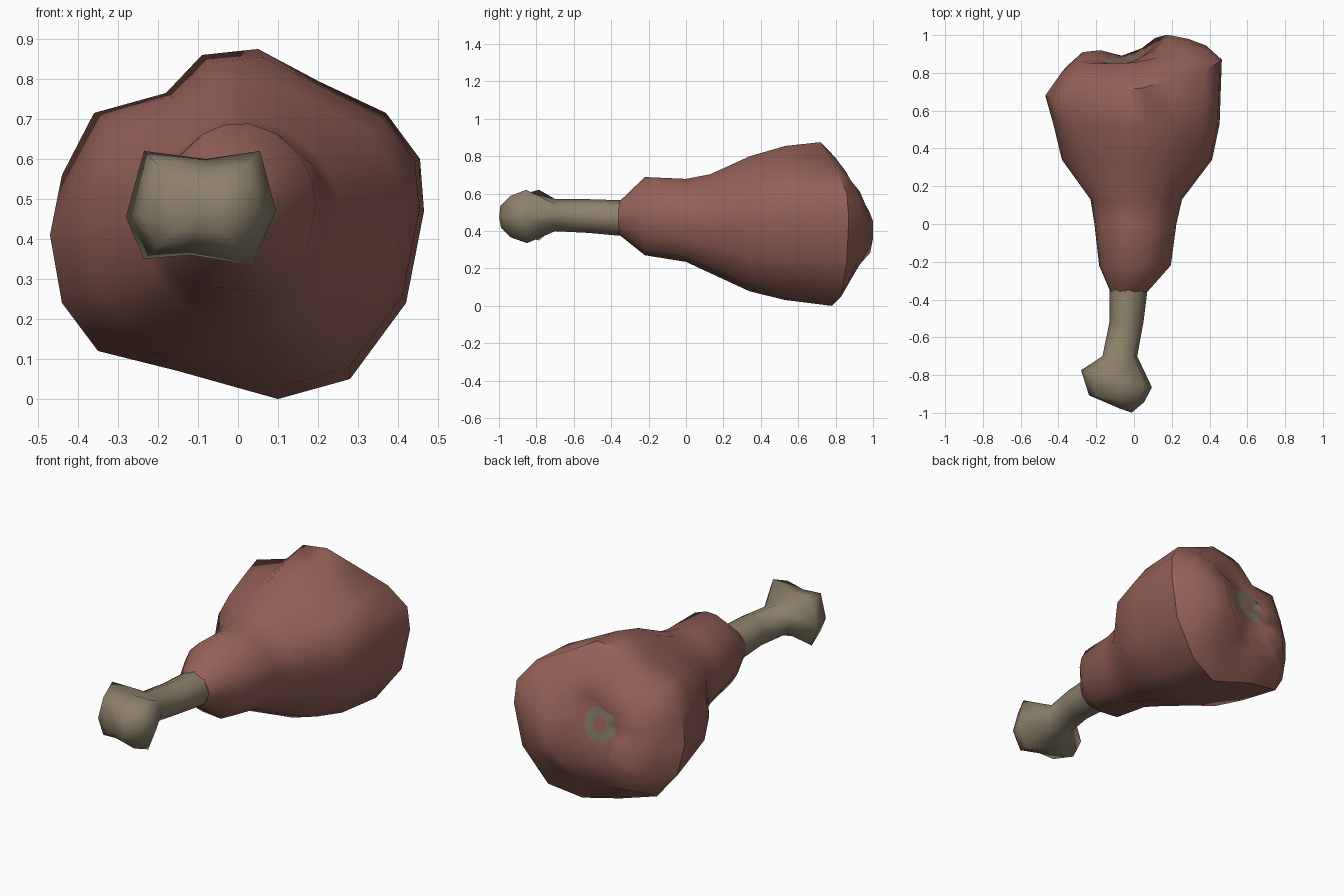
import bpy, bmesh, math

if "Cube" in bpy.data.objects:
    bpy.data.objects.remove(bpy.data.objects["Cube"])


def material(name, rgb):
    m = bpy.data.materials.new(name)
    m.diffuse_color = (*rgb, 1)
    m.use_nodes = True
    m.node_tree.nodes["Principled BSDF"].inputs["Base Color"].default_value = m.diffuse_color
    return m


MEAT = material("meat red", (0.30, 0.122, 0.096))
BONE = material("bone tan", (0.265, 0.22, 0.145))
CUT = material("cut bone grey", (0.205, 0.185, 0.125))


def loft(name, rings, mats, cap_start=None, cap_end=None, painted=None, angle=40):
    """Skin rings of points; caps are fans to a centre point; painted = band index using material 1."""
    bm = bmesh.new()
    vs = [[bm.verts.new(p) for p in r] for r in rings]
    n = len(vs[0])
    for k, (a, b) in enumerate(zip(vs, vs[1:])):
        for i in range(n):
            j = (i + 1) % n
            f = bm.faces.new((a[i], a[j], b[j], b[i]))
            f.material_index = 1 if k == painted else 0
    for ring, tip in ((vs[0], cap_start), (vs[-1], cap_end)):
        if tip:
            c = bm.verts.new(tip)
            for i in range(n):
                bm.faces.new((ring[i], ring[(i + 1) % n], c))
    bmesh.ops.recalc_face_normals(bm, faces=bm.faces)
    me = bpy.data.meshes.new(name)
    bm.to_mesh(me)
    bm.free()
    for m in mats:
        me.materials.append(m)
    ob = bpy.data.objects.new(name, me)
    bpy.context.collection.objects.link(ob)
    bpy.ops.object.select_all(action='DESELECT')
    ob.select_set(True)
    bpy.context.view_layer.objects.active = ob
    bpy.ops.object.shade_smooth_by_angle(angle=math.radians(angle))
    return ob


# Meat: widest outline (x, y, z) at the rim of the cut end
RIM = [(.465, .87, .47), (.455, .86, .60), (.37, .81, .715), (.20, .77, .795), (.05, .72, .875),
       (-.09, .71, .86), (-.18, .69, .765), (-.36, .68, .715), (-.44, .67, .56), (-.47, .68, .41),
       (-.44, .71, .24), (-.35, .76, .12), (-.15, .80, .07), (.10, .78, 0),
       (.28, .83, .05), (.42, .86, .24)]
CZ = .44
ANG = [math.atan2(z - CZ, x) for x, _, z in RIM]


def meat_ring(y, left, right, low, high, blend):
    """Ring filling the given box, from oval (blend 0) to the rim outline (blend 1)."""
    cx, rx = (left + right) / 2, (right - left) / 2
    cz, rz = (low + high) / 2, (high - low) / 2
    pts = []
    for (x, _, z), a in zip(RIM, ANG):
        u = math.cos(a) * (1 - blend) + x / .467 * blend
        w = math.sin(a) * (1 - blend) + (z - .4375) / .4375 * blend
        pts.append((cx + rx * u, y, cz + rz * w))
    return pts


def face_ring(scale, ys):
    return [(x * scale, y, CZ + (z - CZ) * scale) for (x, _, z), y in zip(RIM, ys)]


def bone_cut(rx, rz):
    pts = []
    for a in ANG:
        x, z = rx * math.cos(a), rz * math.sin(a)
        pts.append((-.07 + x, .865 - .2 * z + .1 * x, .49 + z))
    return pts


rings = [meat_ring(*r) for r in (
    (-.36, -.125, .07, .38, .555, 0),
    (-.22, -.185, .195, .265, .69, 0),
    (0, -.21, .225, .23, .68, .1),
    (.13, -.23, .255, .17, .705, .3),
    (.34, -.38, .415, .075, .80, .7),
    (.53, -.425, .455, .03, .855, .9))]
rings.append(RIM)
# Uneven cut end with a hump on one side
rings.append(face_ring(.82, [y + (.12 if x < -.3 else .04 if z < .1 else .075) for x, y, z in RIM]))
rings.append(face_ring(.62, [.98, .96, .93, .88, .86, .85, .85, .85, .86, .88,
                             .91, .89, .88, .88, .90, .985]))
rings.append(face_ring(.40, [1.0, .98, .94, .89, .86, .85, .85, .85, .86, .87,
                             .92, .91, .89, .93, .985, 1.0]))
rings += [bone_cut(.09, .10), bone_cut(.038, .045)]
loft("meat", rings, [MEAT, CUT], cap_start=(-.03, -.35, .47),
     cap_end=(-.07, .865, .49), painted=len(rings) - 2, angle=48)

# Bone: shaft flaring into a rounded two-knob end
KNOB = [(.095, .47), (.055, .62), (-.08, .60), (-.235, .62),
        (-.28, .455), (-.235, .35), (-.12, .36), (.035, .335)]


def shaft_ring(y, cx, rx, cz, rz):
    return [(cx + rx * math.cos(i * math.pi / 4), y, cz + rz * math.sin(i * math.pi / 4))
            for i in range(8)]


def knob_ring(y, slope, scale):
    return [(-.09 + (x + .09) * scale, y - slope * (x + .09) * scale, .475 + (z - .475) * scale)
            for x, z in KNOB]


loft("bone", [shaft_ring(-.25, -.02, .095, .47, .095),
              shaft_ring(-.36, -.03, .10, .47, .095),
              shaft_ring(-.52, -.04, .09, .48, .09),
              shaft_ring(-.70, -.075, .092, .485, .086),
              knob_ring(-.82, .24, 1),
              knob_ring(-.925, .12, .78),
              knob_ring(-.968, .40, .42)], [BONE],
     cap_start=(-.02, -.25, .47), cap_end=(-.08, -.975, .48), angle=70)
